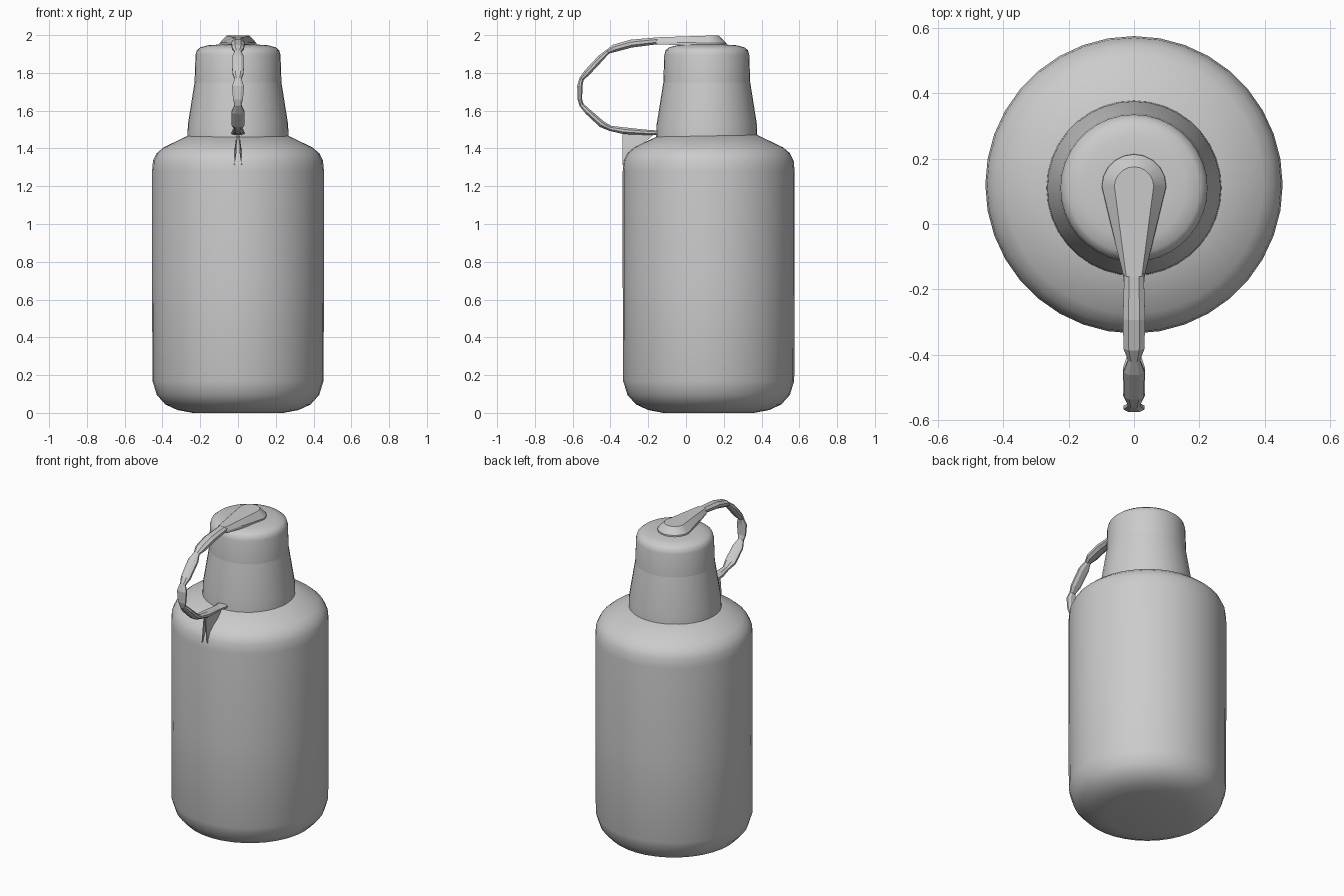
import bpy, bmesh, math
from mathutils import Vector

if "Cube" in bpy.data.objects:
    bpy.data.objects.remove(bpy.data.objects["Cube"], do_unlink=True)

grey = bpy.data.materials.new("light_grey")
grey.use_nodes = True
grey.diffuse_color = (0.6, 0.6, 0.6, 1)
grey.node_tree.nodes["Principled BSDF"].inputs["Base Color"].default_value = (0.6, 0.6, 0.6, 1)


def finish(name, bm, angle):
    bmesh.ops.recalc_face_normals(bm, faces=bm.faces)
    mesh = bpy.data.meshes.new(name)
    bm.to_mesh(mesh)
    bm.free()
    mesh.materials.append(grey)
    obj = bpy.data.objects.new(name, mesh)
    bpy.context.collection.objects.link(obj)
    bpy.ops.object.select_all(action='DESELECT')
    obj.select_set(True)
    bpy.context.view_layer.objects.active = obj
    if angle:
        bpy.ops.object.shade_smooth_by_angle(angle=math.radians(angle))
    return obj


def loft(name, rings, angle=0):
    """Skin a list of equal-length point rings and cap both ends."""
    bm = bmesh.new()
    loops = [[bm.verts.new(p) for p in ring] for ring in rings]
    n = len(loops[0])
    for a, b in zip(loops, loops[1:]):
        for i in range(n):
            j = (i + 1) % n
            bm.faces.new((a[i], a[j], b[j], b[i]))
    bm.faces.new(loops[0])
    bm.faces.new(loops[-1])
    return finish(name, bm, angle)


def turned(name, profile, y, segments=36):
    """Round part from (radius, height) pairs."""
    rings = [[(r * math.cos(t), y + r * math.sin(t), z)
              for t in (math.tau * i / segments for i in range(segments))]
             for r, z in profile]
    return loft(name, rings, 35)


# Bottle body with rounded base and sloping shoulder
turned("bottle_body", [(0.24, 0.0), (0.32, 0.015), (0.385, 0.045), (0.43, 0.095),
                       (0.453, 0.17), (0.455, 0.7), (0.455, 1.28), (0.45, 1.335),
                       (0.43, 1.375), (0.395, 1.405), (0.26, 1.47)], 0.12)

# Flared collar and cap
turned("cap_collar", [(0.268, 1.455), (0.265, 1.53), (0.23, 1.75)], 0.11)
turned("cap", [(0.23, 1.75), (0.225, 1.895), (0.218, 1.92), (0.2, 1.935),
               (0.16, 1.946), (0.1, 1.95)], 0.11)


# Teardrop pad of the strap on top of the cap
def teardrop(radius, neck, z, neck_z):
    arc = [math.pi * i / 10 for i in range(11)]
    pts = [(radius * math.cos(t), 0.115 + radius * math.sin(t), z) for t in arc]
    return pts + [(-neck, -0.16, neck_z), (neck, -0.16, neck_z)]


loft("strap_pad", [teardrop(0.1, 0.032, 1.94, 1.952),
                   teardrop(0.098, 0.032, 1.958, 1.965),
                   teardrop(0.06, 0.024, 1.997, 1.988)], 20)

# Looping strap: y, z, half width, half thickness at each waist and bulge
path = [(-0.15, 1.97, 0.030, 0.018), (-0.29, 1.955, 0.034, 0.021),
        (-0.38, 1.93, 0.032, 0.020), (-0.415, 1.912, 0.018, 0.012),
        (-0.45, 1.88, 0.032, 0.017), (-0.525, 1.80, 0.030, 0.017),
        (-0.553, 1.768, 0.018, 0.012), (-0.562, 1.73, 0.032, 0.014),
        (-0.562, 1.66, 0.026, 0.012), (-0.553, 1.63, 0.018, 0.012),
        (-0.52, 1.595, 0.034, 0.016), (-0.445, 1.528, 0.034, 0.018),
        (-0.40, 1.506, 0.020, 0.014), (-0.33, 1.494, 0.030, 0.018),
        (-0.22, 1.486, 0.026, 0.014), (-0.14, 1.482, 0.036, 0.012)]
rings = []
for i, (y, z, w, h) in enumerate(path):
    before, after = path[max(i - 1, 0)], path[min(i + 1, len(path) - 1)]
    along = Vector((0, after[0] - before[0], after[1] - before[1])).normalized()
    out = along.cross(Vector((1, 0, 0)))
    centre = Vector((0, y, z))
    # Chamfered strip section
    rings.append([centre + Vector((sx * w, 0, 0)) + out * (sz * h)
                  for sx, sz in ((-1, -0.4), (-0.5, -1), (0.5, -1), (1, -0.4),
                                 (1, 0.4), (0.5, 1), (-0.5, 1), (-1, 0.4))])
loft("strap_loop", rings)

# Pair of thin tapering fins joining the strap to the shoulder
for side, name in ((1, "left_strap_fin"), (-1, "right_strap_fin")):
    outline = [(-0.17, 1.475), (-0.335, 1.475), (-0.337, 1.31), (-0.28, 1.38)]
    loft(name, [[(side * (x + 0.012 * (z < 1.475)), y, z) for y, z in outline]
                for x in (0.002, 0.008)])
